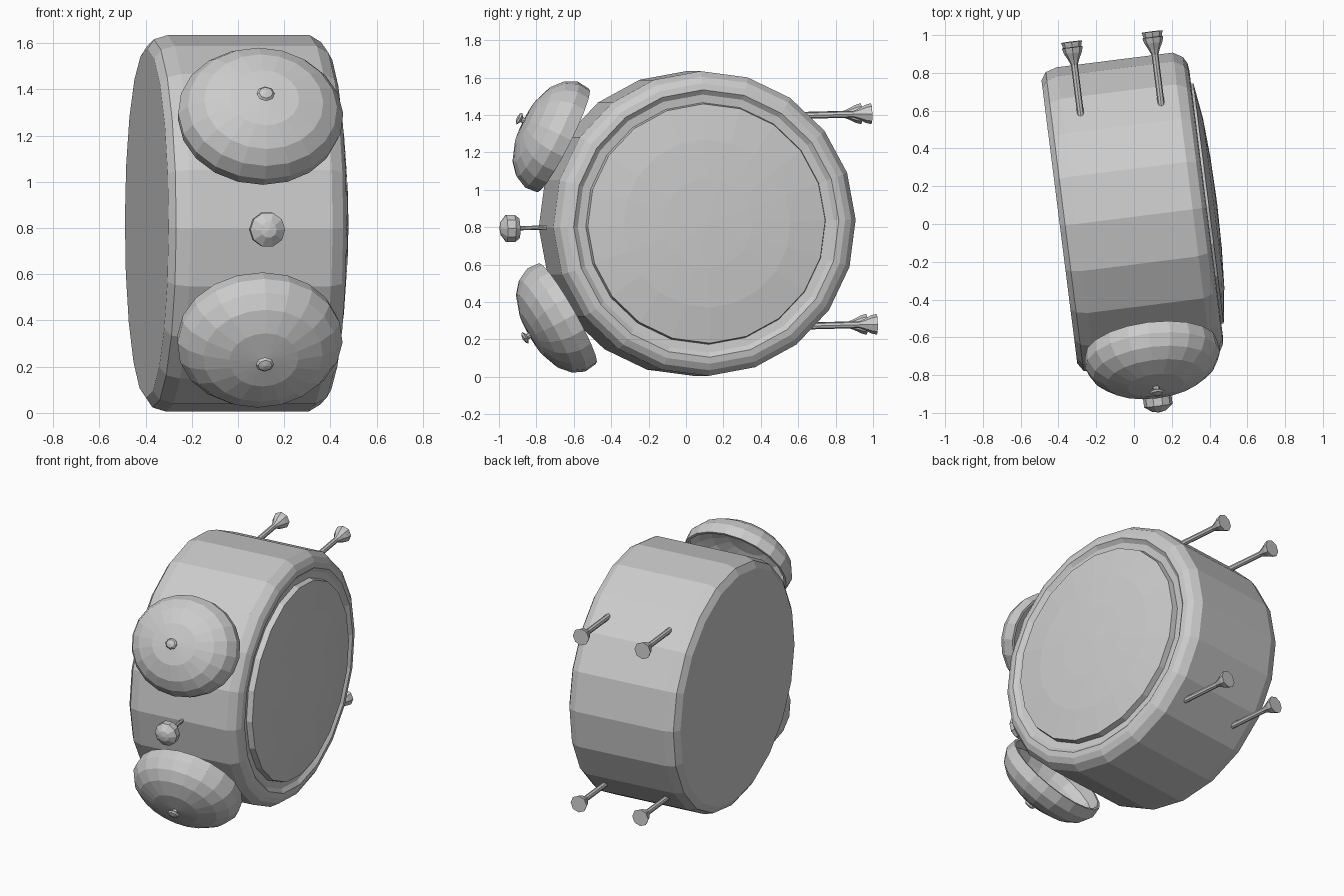
import bpy, bmesh
from math import radians, cos, sin, pi
from mathutils import Matrix, Vector

if "Cube" in bpy.data.objects:
    bpy.data.objects.remove(bpy.data.objects["Cube"])

# Whole clock is turned a little about z and tipped about its own axis
BASE = (Matrix.Translation((0, 0.06, 0.82)) @ Matrix.Rotation(radians(7.2), 4, 'Z')
        @ Matrix.Rotation(radians(1.5), 4, 'X'))


def turn(axis, deg):
    return Matrix.Rotation(radians(deg), 4, axis)


def lathe(name, profile, sides, matrix, closed=False):
    """Revolve (height, radius) points around local z, flat shaded."""
    bm = bmesh.new()
    rings = []
    for h, r in profile:
        if r == 0:
            rings.append([bm.verts.new((0, 0, h))] * sides)
        else:
            rings.append([bm.verts.new((r * cos(2 * pi * i / sides), r * sin(2 * pi * i / sides), h))
                          for i in range(sides)])
    for a, b in zip(rings, rings[1:]):
        for i in range(sides):
            j = (i + 1) % sides
            quad = list(dict.fromkeys((a[i], a[j], b[j], b[i])))
            if len(quad) > 2:
                bm.faces.new(quad)
    bmesh.ops.recalc_face_normals(bm, faces=bm.faces)
    mesh = bpy.data.meshes.new(name)
    bm.to_mesh(mesh)
    bm.free()
    ob = bpy.data.objects.new(name, mesh)
    bpy.context.collection.objects.link(ob)
    ob.matrix_world = BASE @ matrix
    return ob


# Drum case with rounded edges and a shallow groove around the glass
lathe("clock_case", [(-.398, 0), (-.398, .755), (-.37, .797), (-.31, .815), (.31, .815),
                     (.36, .785), (.38, .75), (.385, .715), (.365, .69), (.355, .60), (.355, 0)],
      20, turn('Y', 90))

# Slightly domed glass
lathe("dial_glass", [(.34, 0), (.34, .65), (.398, .64), (.425, .45), (.438, .24), (.443, 0)],
      20, turn('Y', 90))

# Four pins with flared feet
for s in (-1, 1):
    for h in (-1, 1):
        lathe("foot", [(.53, 0), (.53, .018), (.83, .018), (.86, .03), (.895, .048), (.925, .056), (.925, 0)],
              8, Matrix.Translation((s * .215, 0, h * .563)) @ turn('X', -90))

# Button on a thin stem between the bells
lathe("button", [(.78, 0), (.78, .012), (.96, .012), (.96, .055), (.985, .076), (1.03, .076),
                 (1.06, .035), (1.066, 0)], 10, turn('X', 90))

# Pair of hollow bells, each with a small cap nut
for name, side in (("upper", 1), ("lower", -1)):
    m = (Matrix.Translation((0, -.711, side * .463)) @ turn('X', 90 - side * 28)
         @ Matrix.Diagonal((1, .88, 1, 1)))
    lathe(name + "_bell", [(.235, 0), (.222, .15), (.185, .26), (.135, .325), (.07, .36), (0, .352),
                           (0, .335), (.07, .342), (.125, .305), (.17, .24), (.2, .14), (.212, 0)], 20, m)
    lathe(name + "_bell_nut", [(.21, 0), (.21, .016), (.25, .018), (.262, .04), (.272, .03), (.278, 0)], 8, m)
